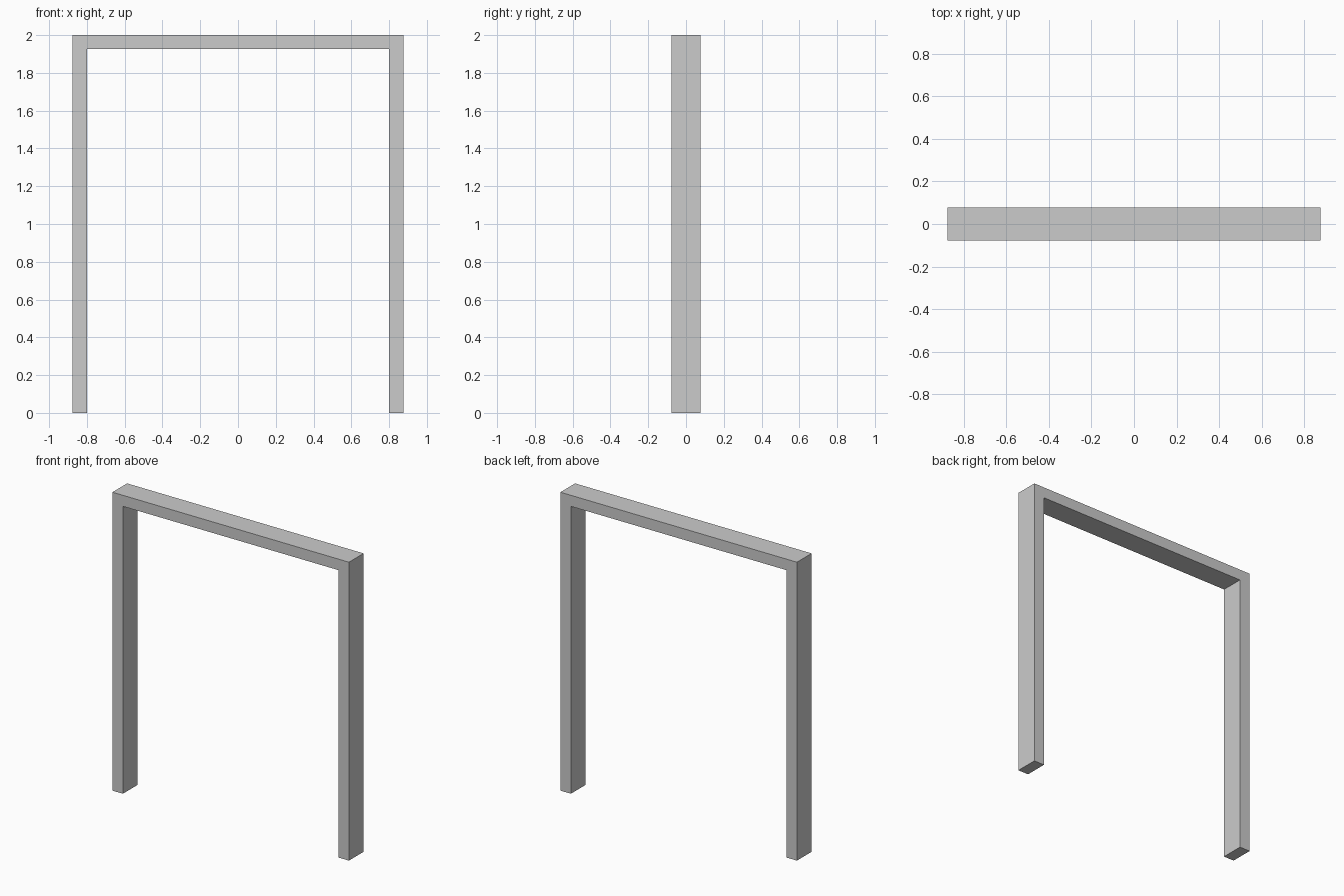
import bpy
import bmesh
from mathutils import Vector

if "Cube" in bpy.data.objects:
    bpy.data.objects.remove(bpy.data.objects["Cube"])

HALF_WIDTH = 0.877   # outer half width
INNER = 0.799        # half width of the opening
HEIGHT = 2.0
LINTEL_BOTTOM = 1.926
DEPTH = 0.155

# Door frame: one U-shaped front profile, extruded from front to back
half = [(HALF_WIDTH, HEIGHT), (HALF_WIDTH, 0), (INNER, 0), (INNER, LINTEL_BOTTOM)]
profile = half + [(-x, z) for x, z in reversed(half)]

bm = bmesh.new()
face = bm.faces.new([bm.verts.new((x, -DEPTH / 2, z)) for x, z in profile])
extruded = bmesh.ops.extrude_face_region(bm, geom=[face], use_keep_orig=True)
back = [v for v in extruded["geom"] if isinstance(v, bmesh.types.BMVert)]
bmesh.ops.translate(bm, verts=back, vec=Vector((0, DEPTH, 0)))
bmesh.ops.recalc_face_normals(bm, faces=bm.faces)

mesh = bpy.data.meshes.new("door_frame")
bm.to_mesh(mesh)
bm.free()
bpy.context.collection.objects.link(bpy.data.objects.new("door_frame", mesh))
